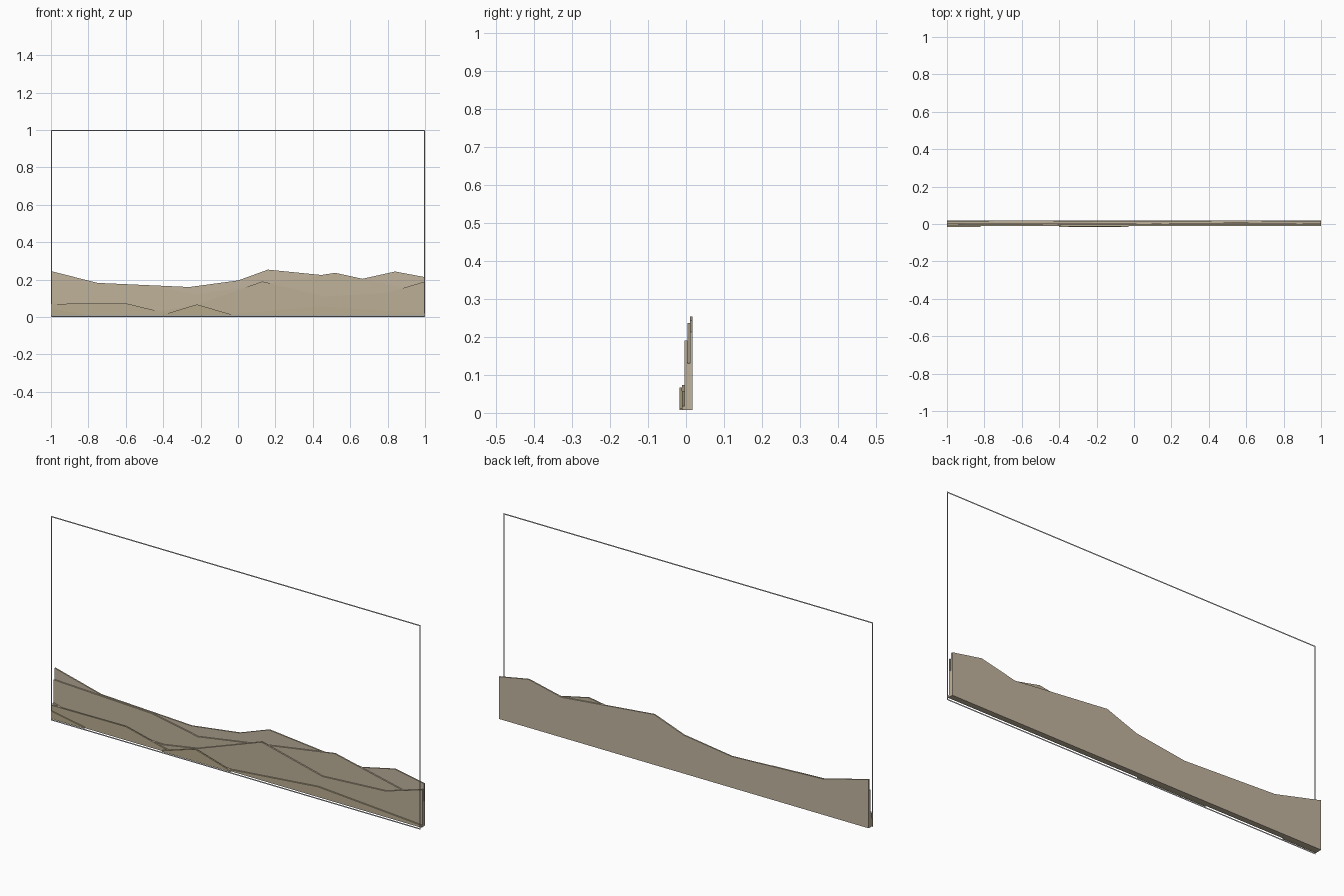
import bpy, bmesh

if "Cube" in bpy.data.objects:
    bpy.data.objects.remove(bpy.data.objects["Cube"])

BASE = 0.007     # underside of the hill layers
DEPTH = 0.007    # thickness of each layer


def material(name, color):
    m = bpy.data.materials.new(name)
    m.diffuse_color = color
    m.use_nodes = True
    m.node_tree.nodes["Principled BSDF"].inputs["Base Color"].default_value = m.diffuse_color
    return m


def make_object(name, bm, mat=None):
    me = bpy.data.meshes.new(name)
    bm.to_mesh(me)
    bm.free()
    ob = bpy.data.objects.new(name, me)
    bpy.context.collection.objects.link(ob)
    if mat:
        me.materials.append(mat)
    return ob


def hill(name, ridge, y_front, mat):
    """Cut-out board: skyline ridge closed down to the base, extruded back."""
    outline = [(ridge[0][0], BASE)] + ridge + [(ridge[-1][0], BASE)]
    bm = bmesh.new()
    face = bm.faces.new([bm.verts.new((x, y_front, z)) for x, z in outline])
    ext = bmesh.ops.extrude_face_region(bm, geom=[face], use_keep_orig=True)
    moved = [g for g in ext["geom"] if isinstance(g, bmesh.types.BMVert)]
    bmesh.ops.translate(bm, verts=moved, vec=(0, DEPTH, 0))
    bmesh.ops.recalc_face_normals(bm, faces=bm.faces)
    return make_object(name, bm, mat)


# Hill layers, from back to front
ridges = [
    ("far_hills", 0.0105, [(-1, .245), (-.75, .182), (-.26, .16), (0, .195), (.16, .253),
                           (.44, .225), (.66, .203), (.84, .243), (1, .213)]),
    ("middle_far_hills", 0.0035, [(-1, .19), (-.47, .167), (-.22, .12), (.52, .236), (1, .13)]),
    ("middle_hills", -0.0035, [(-1, .08), (-.9, .05), (-.4, .035), (-.22, .065), (.13, .19),
                               (.46, .11), (.8, .13), (1, .19)]),
    ("near_hills", -0.0105, [(-1, .07), (-.6, .073), (-.38, .02), (-.03, .015), (.44, .057), (1, .018)]),
    ("front_hill_left", -0.0172, [(-1, .045), (-.82, .012)]),
    ("front_hill_center", -0.0172, [(-.4, .012), (-.22, .067), (-.03, .012)]),
]
for name, y, ridge in ridges:
    t = (y + 0.0172) / 0.0277
    hill(name, ridge, y, material(name + "_tan", (.47 + .07 * t, .40 + .06 * t, .26 + .085 * t, 1)))

# Thin flat border standing in front of the hills
W = 0.006
bm = bmesh.new()
rings = [[bm.verts.new((sx * (1 - i), -0.0175, i if sz < 0 else 1 - i))
          for sx, sz in ((-1, -1), (1, -1), (1, 1), (-1, 1))] for i in (0, W)]
for k in range(4):
    n = (k + 1) % 4
    bm.faces.new([rings[0][k], rings[0][n], rings[1][n], rings[1][k]])
make_object("thin_border", bm)
